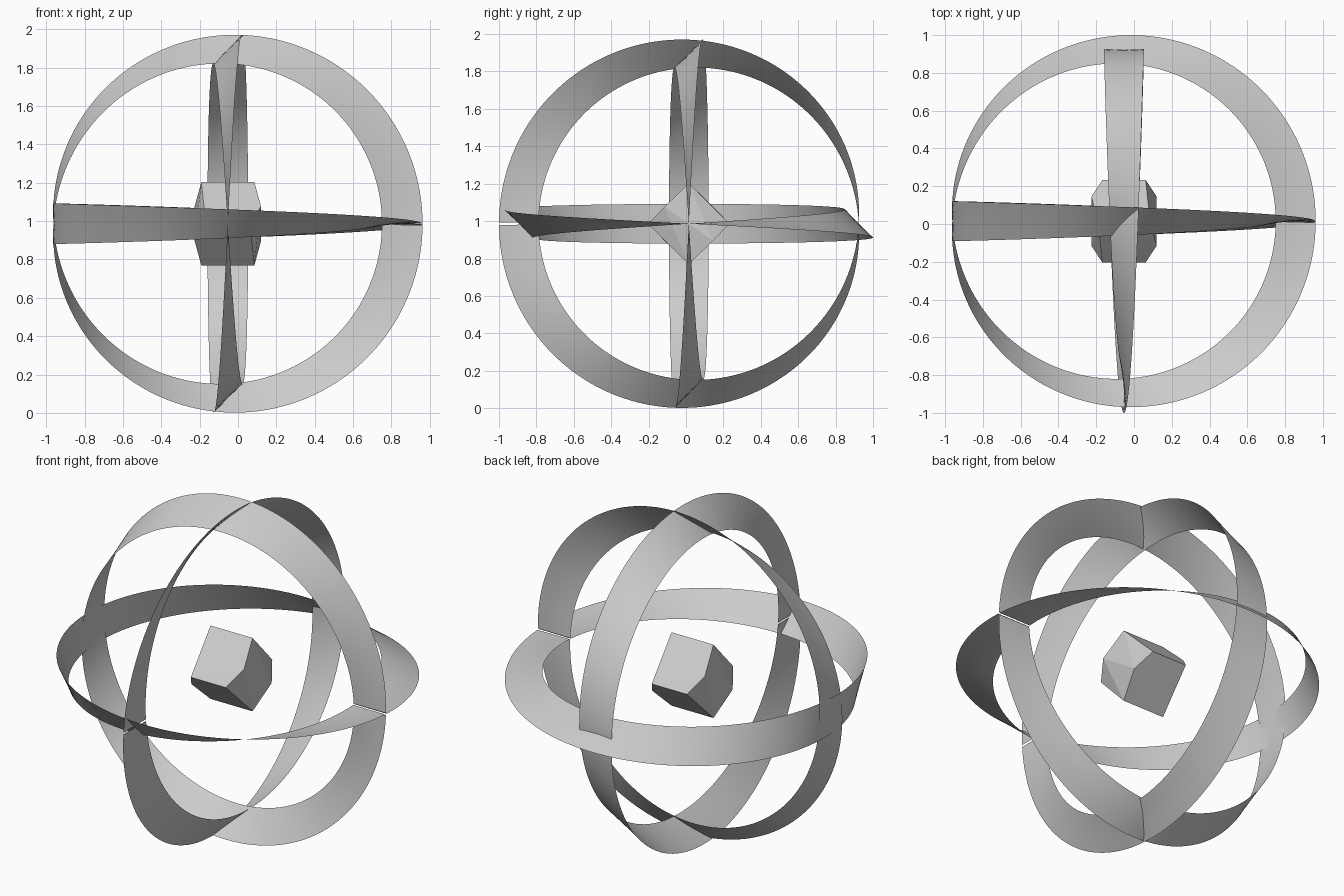
import bpy, bmesh, math
from mathutils import Vector

if "Cube" in bpy.data.objects:
    bpy.data.objects.remove(bpy.data.objects["Cube"])

CENTRE = Vector((-0.053, 0.015, 0.986))
RADIUS, HALF_WIDTH = 0.909, 0.106


# Open band that makes half a twist on its way round
def twisted_ring(name, e1, e2, steps=160, gap=0.006):
    e1, e2 = Vector(e1), Vector(e2)
    normal = e2.cross(e1)
    bm = bmesh.new()
    rows = []
    for i in range(steps + 1):
        u = gap + (2 * math.pi - 2 * gap) * i / steps
        radial = e1 * math.cos(u) + e2 * math.sin(u)
        across = radial * math.cos(u / 2) + normal * math.sin(u / 2)
        rows.append([bm.verts.new(CENTRE + radial * RADIUS + across * HALF_WIDTH * k / 2)
                     for k in (-2, -1, 0, 1, 2)])
    for a, b in zip(rows, rows[1:]):
        for k in range(4):
            bm.faces.new((a[k], a[k + 1], b[k + 1], b[k])).smooth = True
    finish(name, bm)


def finish(name, bm):
    mesh = bpy.data.meshes.new(name)
    bm.to_mesh(mesh)
    bm.free()
    bpy.context.collection.objects.link(bpy.data.objects.new(name, mesh))


twisted_ring("front_ring", (1, 0, 0), (0, 0, 1))
twisted_ring("level_ring", (1, 0, 0), (0, 1, 0))
twisted_ring("side_ring", (0, -1, 0), (0, 0, 1))

# Faceted core: hull of corner sets repeated by half turns about each axis
bm = bmesh.new()
for x, y, z in ((0.138, 0, 0.218), (0.173, -0.13, 0.09), (0.115, 0.218, 0.0)):
    for sx, sy, sz in ((1, 1, 1), (1, -1, -1), (-1, 1, -1), (-1, -1, 1)):
        bm.verts.new(CENTRE + Vector((x * sx, y * sy, z * sz)))
bmesh.ops.convex_hull(bm, input=bm.verts)
finish("core", bm)
